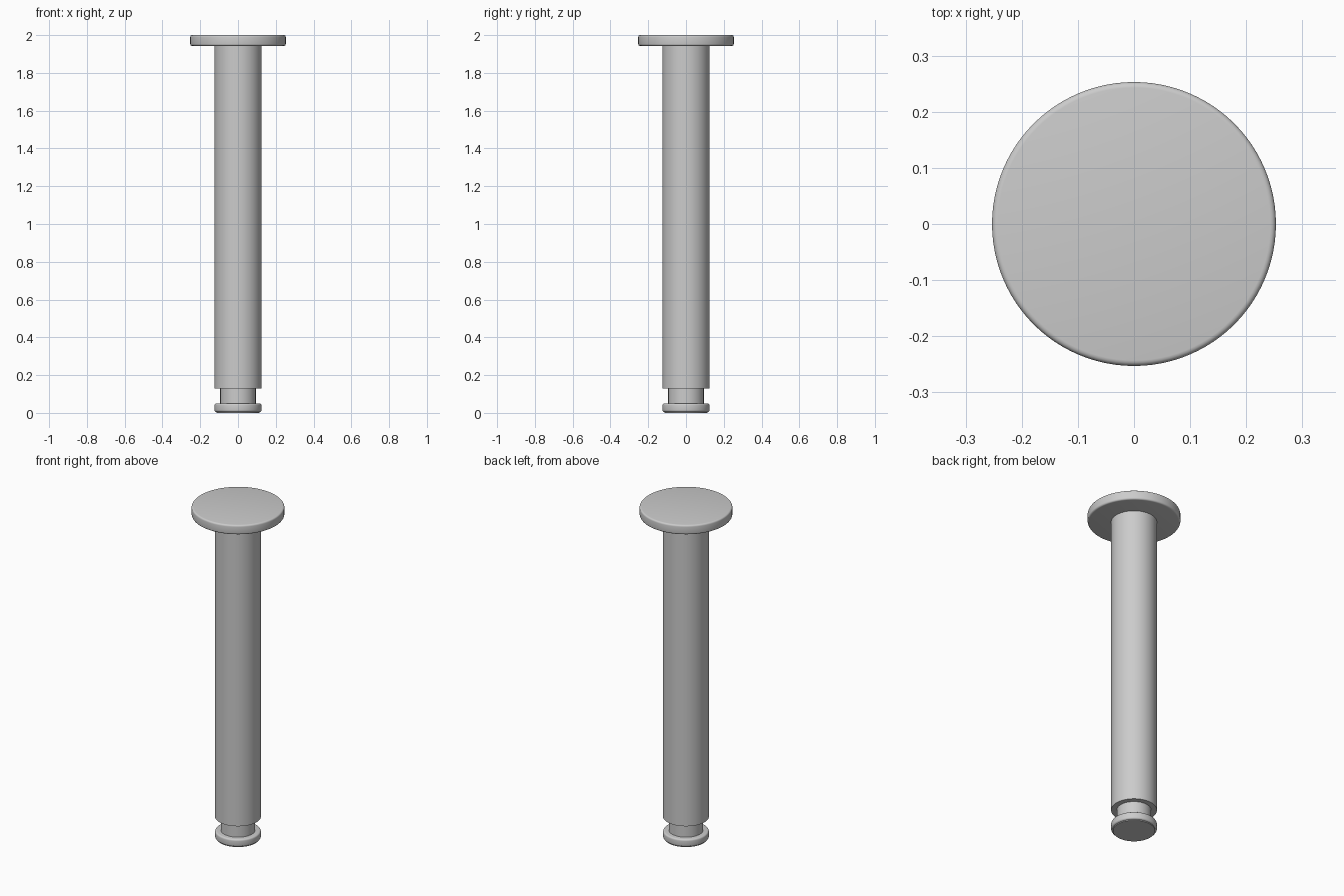
import bpy
import math

# Remove the default cube
cube = bpy.data.objects.get("Cube")
if cube:
    bpy.data.objects.remove(cube, do_unlink=True)

# Single plain metal colour
metal = bpy.data.materials.new("grey_metal")
metal.use_nodes = True
grey = (0.6, 0.6, 0.6, 1)
metal.diffuse_color = grey
metal.node_tree.nodes["Principled BSDF"].inputs["Base Color"].default_value = grey


def disc(name, radius, bottom, top, rounding=0.0):
    """Upright cylinder between two heights, with optional rounded rims."""
    bpy.ops.mesh.primitive_cylinder_add(
        vertices=96, radius=radius, depth=top - bottom,
        location=(0, 0, (bottom + top) / 2))
    part = bpy.context.object
    part.name = name
    part.data.materials.append(metal)
    if rounding:
        bevel = part.modifiers.new("rounded_rims", 'BEVEL')
        bevel.width = rounding
        bevel.segments = 4
        bevel.limit_method = 'ANGLE'
        bevel.angle_limit = math.radians(40)
        bpy.ops.object.modifier_apply(modifier=bevel.name)
    bpy.ops.object.shade_smooth_by_angle(angle=math.radians(35))
    return part


# Wide flat head
disc("head", 0.253, 1.943, 2.0, 0.01)
# Long round shaft
disc("shaft", 0.125, 0.13, 1.945)
# Narrow groove for the retaining clip
disc("groove_neck", 0.094, 0.04, 0.135)
# Rounded end collar
disc("end_collar", 0.125, 0.005, 0.05, 0.01)
# Flat end face
disc("end_face", 0.115, 0.0, 0.01)
